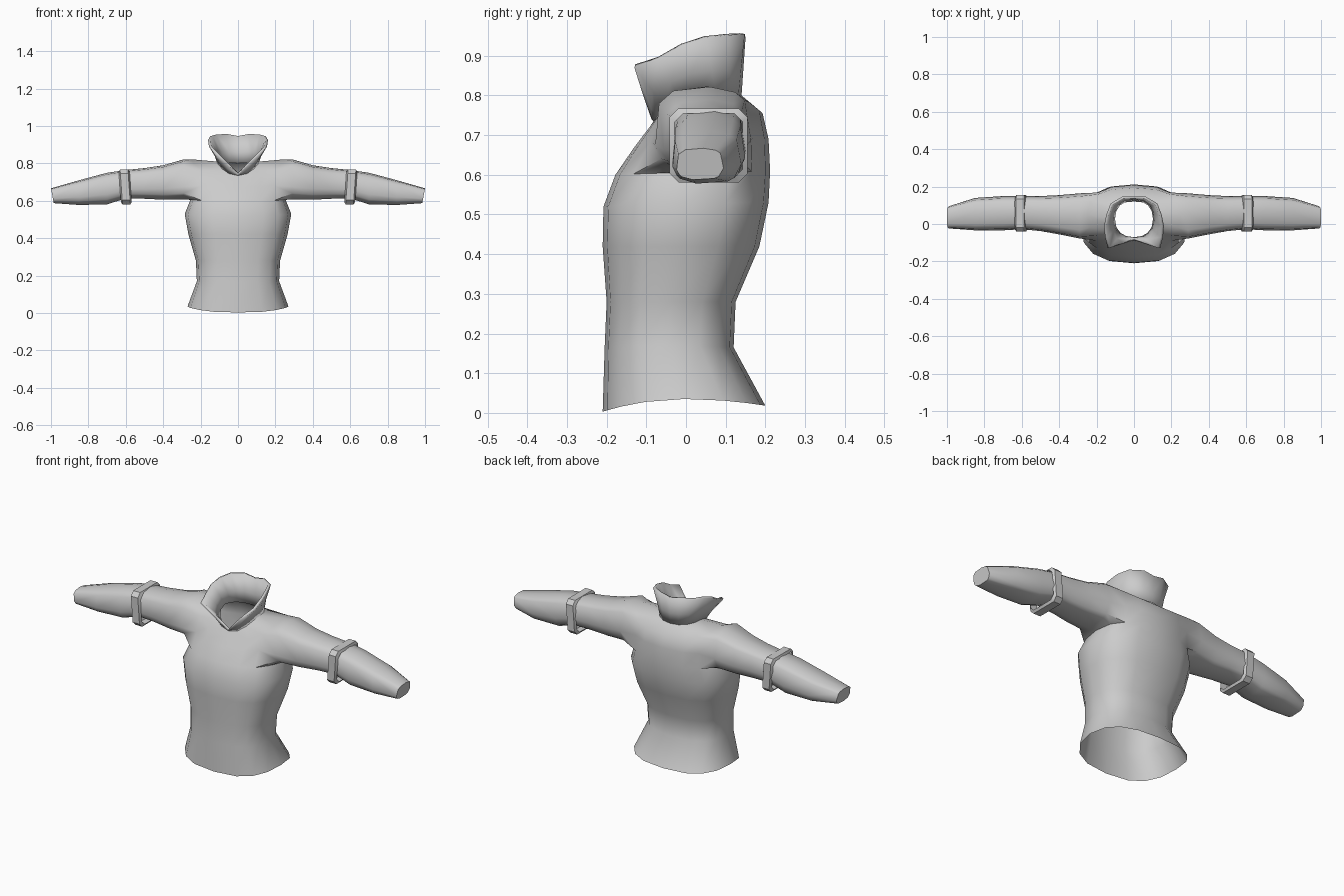
import bpy, bmesh, math
from mathutils import Vector

if "Cube" in bpy.data.objects:
    bpy.data.objects.remove(bpy.data.objects["Cube"])

mat = bpy.data.materials.new("light grey cloth")
mat.diffuse_color = (0.6, 0.6, 0.6, 1)
mat.use_nodes = True
mat.node_tree.nodes["Principled BSDF"].inputs["Base Color"].default_value = mat.diffuse_color
N = 16


def power(v, p):
    return math.copysign(abs(v) ** (2 / p), v)


def finish(bm, name, angle):
    bmesh.ops.remove_doubles(bm, verts=bm.verts[:], dist=0.002)
    bmesh.ops.recalc_face_normals(bm, faces=bm.faces[:])
    me = bpy.data.meshes.new(name)
    bm.to_mesh(me)
    bm.free()
    me.materials.append(mat)
    ob = bpy.data.objects.new(name, me)
    bpy.context.collection.objects.link(ob)
    bpy.ops.object.select_all(action='DESELECT')
    ob.select_set(True)
    bpy.context.view_layer.objects.active = ob
    bpy.ops.object.shade_smooth_by_angle(angle=math.radians(angle))
    return ob


def bridge(bm, a, b):
    n = len(a)
    return [bm.faces.new((a[i], a[(i + 1) % n], b[(i + 1) % n], b[i])) for i in range(n)]


def body_ring(X, yf, yb, zf, zs, zb, p=2.6):
    # horizontal section whose height blends from front to side to back
    pts = []
    for i in range(N):
        a = 2 * math.pi * i / N
        c, s = power(math.cos(a), p), power(math.sin(a), p)
        z = zs + ((zb if s > 0 else zf) - zs) * s * s
        pts.append(Vector((X * c, (yf + yb) / 2 + (yb - yf) / 2 * s, z)))
    return pts


# Torso: stacked sections from hem to neck
neck = body_ring(.115, -.082, .14, .735, .81, .80, 2.2)
sections = [body_ring(*r) for r in (
    (.27, -.21, .20, .003, .035, .018),
    (.22, -.205, .12, .165, .17, .165),
    (.225, -.20, .125, .28, .28, .28),
    (.265, -.21, .185, .42, .42, .42),
    (.285, -.208, .208, .52, .53, .53),
    (.255, -.178, .212, .60, .605, .61),
    (.25, -.13, .208, .67, .70, .69),
    (.25, -.095, .193, .715, .822, .755))] + [neck]
bm = bmesh.new()
rings = [[bm.verts.new(p) for p in r] for r in sections]
for k in range(len(rings) - 1):
    for i in range(N):
        side = i in (14, 15, 0, 1, 6, 7, 8, 9)
        if k in (5, 6) and side:
            continue        # armholes
        j = (i + 1) % N
        bm.faces.new((rings[k][i], rings[k][j], rings[k + 1][j], rings[k + 1][i]))

# Sleeves grow out of the armholes: x, low z, high z, front y, back y
sleeve = [(.29, .607, .822, -.08, .165), (.40, .605, .79, -.058, .155),
          (.50, .61, .775, -.04, .15), (.60, .612, .765, -.03, .15),
          (.70, .58, .75, -.036, .15), (.85, .577, .71, -.036, .14),
          (1.0, .587, .667, -.025, .095)]
for sgn, cols in ((1, (14, 15, 0, 1, 2)), (-1, (10, 9, 8, 7, 6))):
    low, mid, top = rings[5], rings[6], rings[7]
    loop = [low[c] for c in cols] + [mid[cols[-1]]]
    loop += [top[c] for c in reversed(cols)] + [mid[cols[0]]]
    angles = [math.atan2((v.co.z - .71) / .11, (v.co.y - .04) / .13) for v in loop]
    prev = loop
    for x, z0, z1, y0, y1 in sleeve:
        cur = []
        for a in angles:
            c, s = power(math.cos(a), 2.8), power(math.sin(a), 2.8)
            xx = x - (.015 * (1 - s) / 2 if x == 1.0 else 0)
            cur.append(bm.verts.new((sgn * xx, (y0 + y1) / 2 + (y1 - y0) / 2 * c,
                                     (z0 + z1) / 2 + (z1 - z0) / 2 * s)))
        bridge(bm, prev, cur)
        prev = cur
    bm.faces.new(prev)      # closed cuff
finish(bm, "sweater_body", 50)

# Collar: flared, open in a V at the front
half = [(0, .15, .945), (.06, .148, .955), (.125, .11, .952), (.148, .05, .945),
        (.16, -.01, .925), (.155, -.07, .89), (.14, -.13, .87),
        (.065, -.108, .80), (0, -.087, .74)]
rim = [None] * N
for k, (x, y, z) in enumerate(half):
    rim[(4 - k) % N] = Vector((x, y, z))
    rim[(4 + k) % N] = Vector((-x, y, z))
bm = bmesh.new()
base = [bm.verts.new(p) for p in neck]
middle = [bm.verts.new(n.lerp(r, .4) * 1.0 + Vector((-.1 * (r.x - n.x), 0, 0)))
          for n, r in zip(neck, rim)]
edge = [bm.verts.new(p) for p in rim]
bridge(bm, base, middle)
bridge(bm, middle, edge)
collar = finish(bm, "collar", 45)
mod = collar.modifiers.new("thickness", 'SOLIDIFY')
mod.thickness = .014
mod.offset = -1

# Raised square bands around the sleeves
for sgn, name in ((1, "sleeve_band_right"), (-1, "sleeve_band_left")):
    bm = bmesh.new()
    loops = []
    for x, grow in ((.572, -.012), (.58, 0), (.622, 0), (.63, -.012)):
        hy, hz, b = .098 + grow, .093 + grow, .022
        out = [(hy, -hz + b), (hy, hz - b), (hy - b, hz), (-hy + b, hz),
               (-hy, hz - b), (-hy, -hz + b), (-hy + b, -hz), (hy - b, -hz)]
        loops.append([bm.verts.new((sgn * (x + .07 * z + .002), .057 + y, .674 + z))
                      for y, z in out])
    for a, b in zip(loops, loops[1:]):
        bridge(bm, a, b)
    finish(bm, name, 35)
